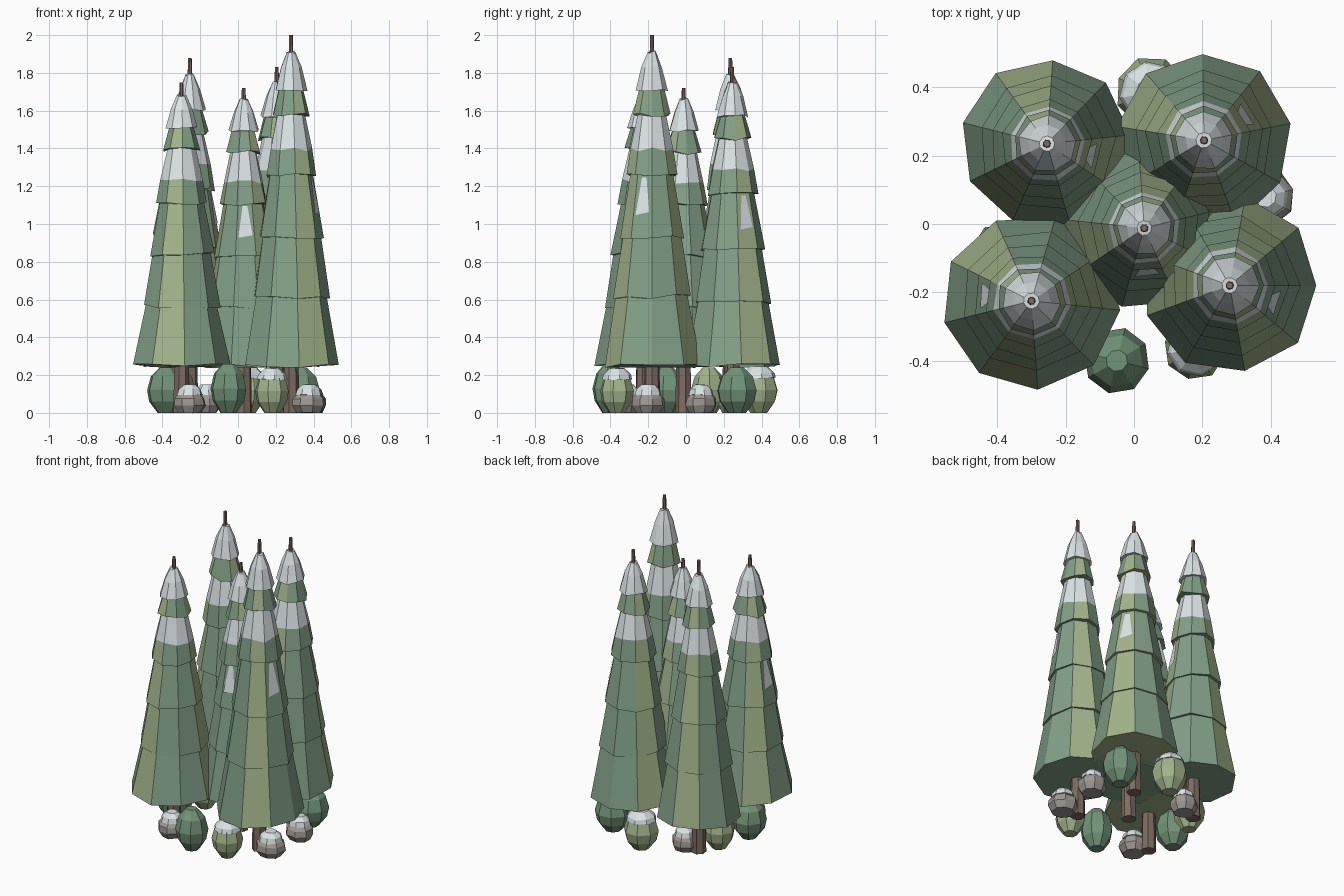
import bpy, bmesh, math, random
from mathutils import Vector

random.seed(4)
cube = bpy.data.objects.get("Cube")
if cube:
    bpy.data.objects.remove(cube)


def make_material(name, rgb):
    lin = [((c / 255 + 0.055) / 1.055) ** 2.4 for c in rgb] + [1.0]
    mat = bpy.data.materials.new(name)
    mat.use_nodes = True
    mat.diffuse_color = lin
    mat.node_tree.nodes["Principled BSDF"].inputs["Base Color"].default_value = lin
    return mat


MATERIALS = [
    make_material("needle_green", (130, 160, 135)),
    make_material("olive_green", (162, 180, 138)),
    make_material("snow", (220, 228, 230)),
    make_material("bark", (126, 107, 97)),
    make_material("stone", (158, 152, 147)),
    make_material("bush_green", (114, 148, 120)),
]
GREEN, OLIVE, SNOW, BARK, STONE, BUSH = range(len(MATERIALS))


def lathe(bm, rings, sides, phase, paint, jitter_r=0.0, jitter_z=0.0):
    """Closed faceted solid from (radius, height) rings; paint(band, side) picks the colour."""
    loops = []
    for r, z in rings:
        loop = []
        for i in range(sides):
            a = math.radians(phase) + math.tau * i / sides
            rr = r * (1 + random.uniform(-jitter_r, jitter_r))
            loop.append(bm.verts.new((rr * math.cos(a), rr * math.sin(a),
                                      z + random.uniform(-jitter_z, jitter_z))))
        loops.append(loop)
    for band, (low, high) in enumerate(zip(loops, loops[1:])):
        for i in range(sides):
            j = (i + 1) % sides
            face = bm.faces.new((low[i], low[j], high[j], high[i]))
            face.material_index = paint(band, i)
    bm.faces.new(loops[0][::-1]).material_index = paint(0, 0)
    bm.faces.new(loops[-1]).material_index = paint(len(rings) - 2, 0)


def finish(bm, name, x, y):
    mesh = bpy.data.meshes.new(name)
    bm.to_mesh(mesh)
    bm.free()
    for mat in MATERIALS:
        mesh.materials.append(mat)
    obj = bpy.data.objects.new(name, mesh)
    obj.location = (x, y, 0)
    bpy.context.collection.objects.link(obj)


# Skirts of a tree: (bottom height, bottom radius, top height, top radius) as fractions
TIERS = [
    (0.00, 1.00, 0.235, 0.74),
    (0.22, 0.80, 0.425, 0.60),
    (0.41, 0.67, 0.62, 0.44),
    (0.605, 0.53, 0.82, 0.27),
    (0.80, 0.39, 0.90, 0.23),
]
SKIRT_Z = 0.25
SIDES = 9


def tree(name, x, y, radius, top, tip, phase, olive_side, patch_side):
    span = top - SKIRT_Z

    def height(f):
        return SKIRT_Z + f * span

    def needles(side):
        return OLIVE if side % 3 == olive_side else GREEN

    # Foliage skirts, the fourth one snowed on its upper half
    bm = bmesh.new()
    for n, (f0, r0, f1, r1) in enumerate(TIERS):
        rings = [(r0 * radius, height(f0)), (r1 * radius, height(f1))]
        if n == 3:
            rings.insert(1, (0.44 * radius, height(0.69)))
        lathe(bm, rings, SIDES, phase,
              lambda band, side: SNOW if band else needles(side), 0.025, 0.012)
    finish(bm, name + "_foliage", x, y)

    # Snow cap
    bm = bmesh.new()
    cap = [(0.335 * radius, height(0.88)), (0.22 * radius, height(0.95)),
           (0.09 * radius, top)]
    lathe(bm, cap, SIDES, phase, lambda band, side: SNOW, 0.03, 0.008)
    finish(bm, name + "_snow_cap", x, y)

    # Thin snow patch lying on one facet of the third skirt
    bm = bmesh.new()
    f0, r0, f1, r1 = TIERS[2]
    mid = math.radians(phase + (patch_side + 0.5) * 360 / SIDES)
    out = Vector((math.cos(mid), math.sin(mid), 0))
    side = Vector((-out.y, out.x, 0))
    corners = []
    for f, half in ((0.48, -0.038), (0.49, 0.038), (0.6, 0.012), (0.6, -0.014)):
        r = radius * (r0 + (r1 - r0) * (f - f0) / (f1 - f0))
        dist = r * math.cos(math.pi / SIDES) + 0.006
        corners.append(bm.verts.new(out * dist + side * half + Vector((0, 0, height(f)))))
    bm.faces.new(corners).material_index = SNOW
    finish(bm, name + "_snow_patch", x, y)

    # Tapered trunk that ends as a bare tip
    bm = bmesh.new()
    lathe(bm, [(0.045, 0), (0.013, top - 0.02), (0.01, tip)], 7, phase,
          lambda band, side: BARK)
    finish(bm, name + "_trunk", x, y)


def bush(name, x, y, radius, top, color, snowy=False):
    shape = [(0.45, 0), (0.88, 0.25), (1, 0.5), (0.8, 0.8), (0.33, 1)]
    bm = bmesh.new()
    lathe(bm, [(r * radius, z * top) for r, z in shape], 8, random.uniform(0, 45),
          lambda band, side: color, 0.02)
    if snowy:
        cap = [(0.9, 0.77), (0.8, 0.88), (0.42, 1.03)]
        lathe(bm, [(r * radius, z * top) for r, z in cap], 8, 10,
              lambda band, side: SNOW, 0.03, 0.003)
    finish(bm, name, x, y)


def rock(name, x, y, radius):
    bm = bmesh.new()
    body = [(0.75, 0), (1, 0.04), (0.95, 0.075), (0.7, 0.1)]
    lathe(bm, [(r * radius, z) for r, z in body], 8, 15,
          lambda band, side: STONE, 0.05, 0.002)
    cap = [(0.8, 0.095), (0.7, 0.125), (0.38, 0.15)]
    lathe(bm, [(r * radius, z) for r, z in cap], 8, 15,
          lambda band, side: SNOW, 0.03, 0.002)
    finish(bm, name, x, y)


# Five trees
tree("back_right_tree", -0.255, 0.235, 0.25, 1.79, 1.88, 6, 2, 8)
tree("back_left_tree", 0.205, 0.245, 0.257, 1.75, 1.83, 11, 0, 0)
tree("centre_tree", 0.03, -0.012, 0.24, 1.66, 1.72, 14, 1, 6)
tree("front_right_tree", -0.30, -0.225, 0.258, 1.68, 1.75, -6, 0, 4)
tree("front_left_tree", 0.28, -0.18, 0.258, 1.91, 2.0, 0, 1, 8)

# Undergrowth
bush("front_bush", -0.05, -0.40, 0.097, 0.26, BUSH)
bush("front_snowy_bush", 0.18, -0.365, 0.092, 0.23, OLIVE, True)
bush("back_snowy_bush", 0.05, 0.385, 0.105, 0.24, OLIVE, True)
bush("left_bush", 0.33, 0.27, 0.11, 0.24, BUSH)
bush("right_bush", -0.38, -0.10, 0.105, 0.24, BUSH)
bush("right_olive_bush", -0.32, 0.12, 0.095, 0.24, OLIVE)

# Snow-topped stones
rock("front_rock", -0.255, -0.31, 0.085)
rock("front_left_rock", 0.375, -0.20, 0.09)
rock("left_rock", 0.385, 0.08, 0.085)
rock("back_rock", -0.17, 0.25, 0.08)
